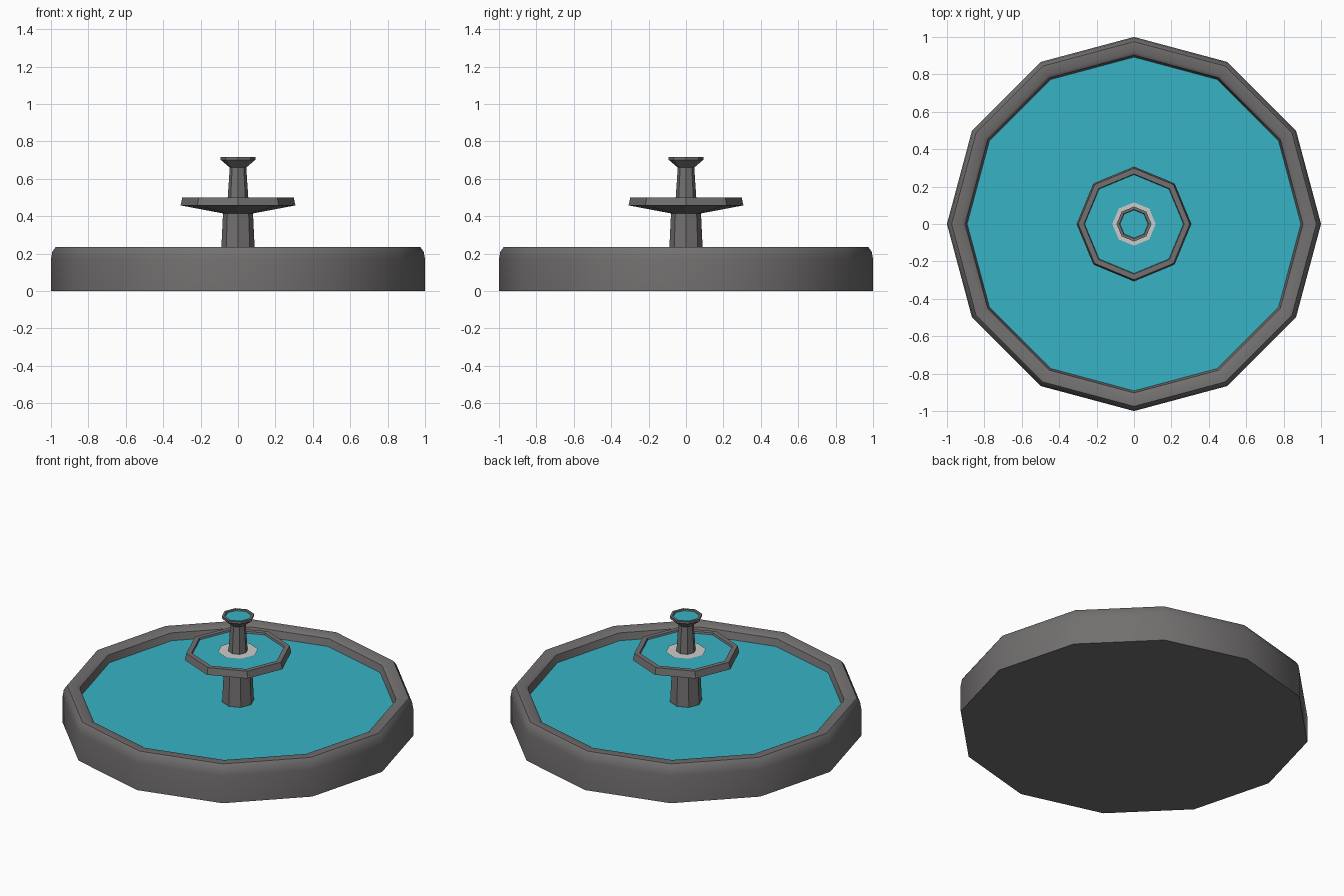
import bpy, bmesh, math

if "Cube" in bpy.data.objects:
    bpy.data.objects.remove(bpy.data.objects["Cube"])


def material(name, rgb):
    m = bpy.data.materials.new(name)
    m.diffuse_color = (*rgb, 1)
    m.use_nodes = True
    m.node_tree.nodes["Principled BSDF"].inputs["Base Color"].default_value = m.diffuse_color
    return m


STONE = material("stone", (0.17, 0.16, 0.16))
WATER = material("water", (0.04, 0.45, 0.55))
FOAM = material("foam", (0.6, 0.6, 0.6))


def lathe(name, profile, sides, mat, cap_first=False, cap_last=False):
    """Turn an (r, z) profile, listed from outside bottom upward, into a faceted solid."""
    bm = bmesh.new()
    rings = [[bm.verts.new((r * math.cos(2 * math.pi * i / sides),
                            r * math.sin(2 * math.pi * i / sides), z))
              for i in range(sides)] for r, z in profile]
    for a, b in zip(rings, rings[1:]):
        for i in range(sides):
            j = (i + 1) % sides
            bm.faces.new((a[i], a[j], b[j], b[i]))
    if cap_first:
        bm.faces.new(rings[0][::-1])
    if cap_last:
        bm.faces.new(rings[-1])
    mesh = bpy.data.meshes.new(name)
    bm.to_mesh(mesh)
    bm.free()
    ob = bpy.data.objects.new(name, mesh)
    bpy.context.collection.objects.link(ob)
    mesh.materials.append(mat)
    return ob


def disc(name, r, z, sides, mat):
    return lathe(name, [(r, z)], sides, mat, cap_last=True)


# Large basin with a rounded rim
basin = lathe("basin", [(1, 0), (1, 0.17), (0.993, 0.21), (0.975, 0.235), (0.922, 0.235),
                        (0.903, 0.222), (0.89, 0.17)], 12, STONE, cap_first=True)
bpy.context.view_layer.objects.active = basin
basin.select_set(True)
bpy.ops.object.shade_smooth_by_angle(angle=math.radians(40))
disc("basin_water", 0.893, 0.178, 12, WATER)

# Lower column
lathe("lower_column", [(0.092, 0.17), (0.08, 0.42)], 8, STONE)

# Middle bowl
lathe("middle_bowl", [(0.08, 0.415), (0.307, 0.458), (0.298, 0.5), (0.268, 0.5), (0.262, 0.485)],
      8, STONE)
disc("middle_water", 0.264, 0.49, 8, WATER)
disc("foam_ring", 0.116, 0.494, 8, FOAM)

# Upper column and top cup
lathe("upper_column", [(0.056, 0.485), (0.044, 0.662)], 8, STONE)
lathe("top_cup", [(0.044, 0.66), (0.093, 0.702), (0.093, 0.716), (0.078, 0.716), (0.073, 0.705)],
      8, STONE)
disc("top_water", 0.075, 0.709, 8, WATER)
